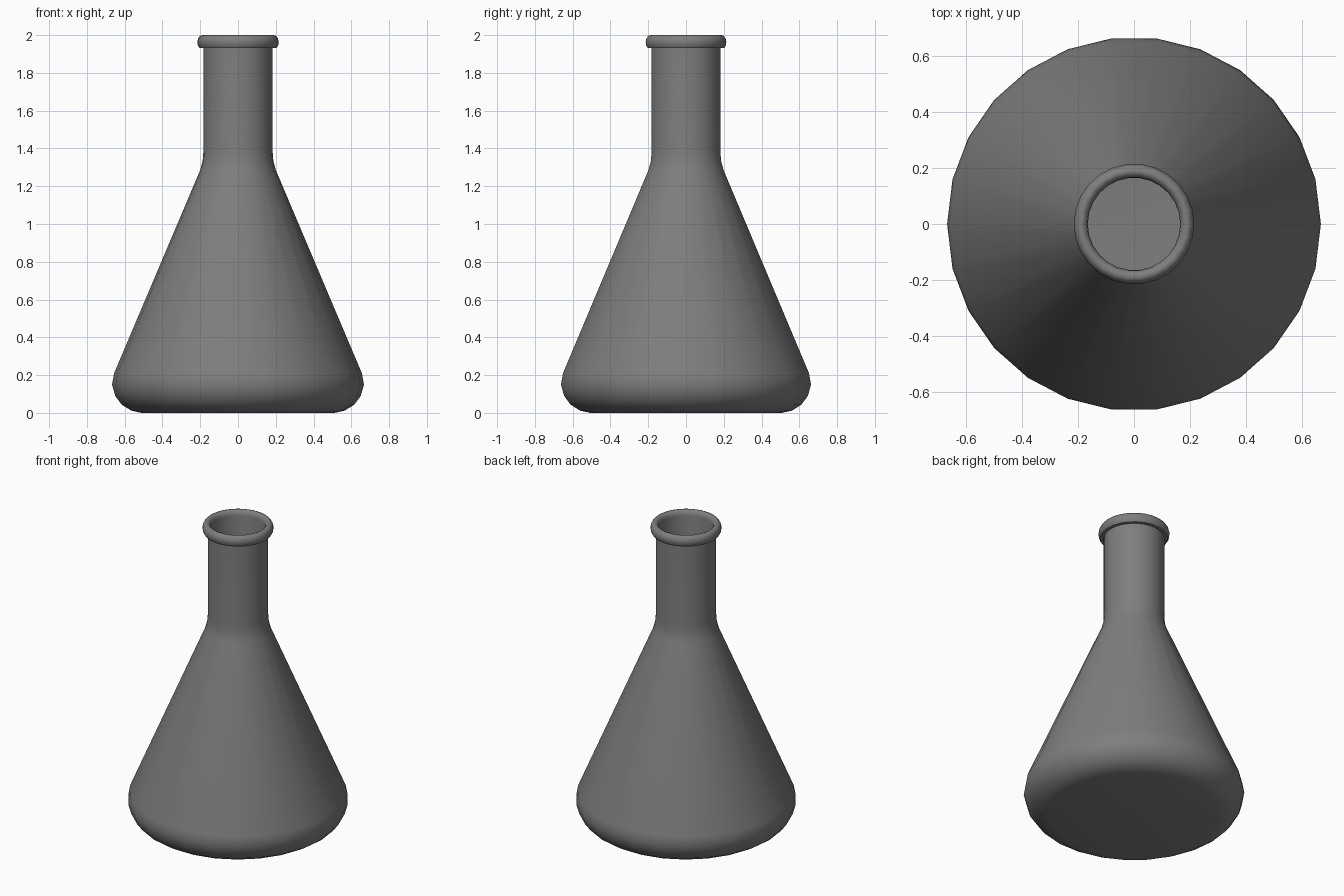
import bpy, bmesh, math

if "Cube" in bpy.data.objects:
    bpy.data.objects.remove(bpy.data.objects["Cube"])

SIDES = 26


def lathe(name, profile, angle=50):
    """Revolve an (r, z) profile around z into a smooth-shaded object."""
    bm = bmesh.new()
    rings = []
    for r, z in profile:
        if r == 0:
            rings.append([bm.verts.new((0, 0, z))] * SIDES)
        else:
            rings.append([bm.verts.new((r * math.cos(2 * math.pi * i / SIDES),
                                        r * math.sin(2 * math.pi * i / SIDES), z))
                          for i in range(SIDES)])
    for a, b in zip(rings, rings[1:]):
        for i in range(SIDES):
            j = (i + 1) % SIDES
            corners = dict.fromkeys((a[i], a[j], b[j], b[i]))
            bm.faces.new(list(corners))
    bmesh.ops.recalc_face_normals(bm, faces=bm.faces)
    mesh = bpy.data.meshes.new(name)
    bm.to_mesh(mesh)
    bm.free()
    obj = bpy.data.objects.new(name, mesh)
    bpy.context.collection.objects.link(obj)
    bpy.ops.object.select_all(action='DESELECT')
    obj.select_set(True)
    bpy.context.view_layer.objects.active = obj
    bpy.ops.object.shade_smooth_by_angle(angle=math.radians(angle))
    return obj


# Outer wall: flat base, rounded heel, cone, shoulder and neck
outer = [(0, 0), (0.51, 0), (0.565, 0.012), (0.615, 0.043), (0.65, 0.09),
         (0.667, 0.15), (0.656, 0.21), (0.2, 1.286), (0.187, 1.335),
         (0.183, 1.39), (0.183, 1.932)]

# Rolled lip with a flat underside
lip = [(0.204, 1.932), (0.213, 1.947), (0.215, 1.965), (0.211, 1.983),
       (0.201, 1.996), (0.189, 2.0), (0.178, 1.996), (0.168, 1.984),
       (0.165, 1.967)]

# Inner wall, down to the inside floor
inner = [(0.165, 1.39), (0.169, 1.338), (0.181, 1.29), (0.637, 0.207),
         (0.646, 0.15), (0.632, 0.098), (0.6, 0.056), (0.556, 0.03),
         (0.505, 0.02), (0, 0.02)]

flask = lathe("flask", outer + lip + inner)

# Dark grey colour
dark_grey = bpy.data.materials.new("dark_grey")
dark_grey.diffuse_color = (0.21, 0.21, 0.21, 1)
dark_grey.use_nodes = True
dark_grey.node_tree.nodes["Principled BSDF"].inputs["Base Color"].default_value = dark_grey.diffuse_color
flask.data.materials.append(dark_grey)
